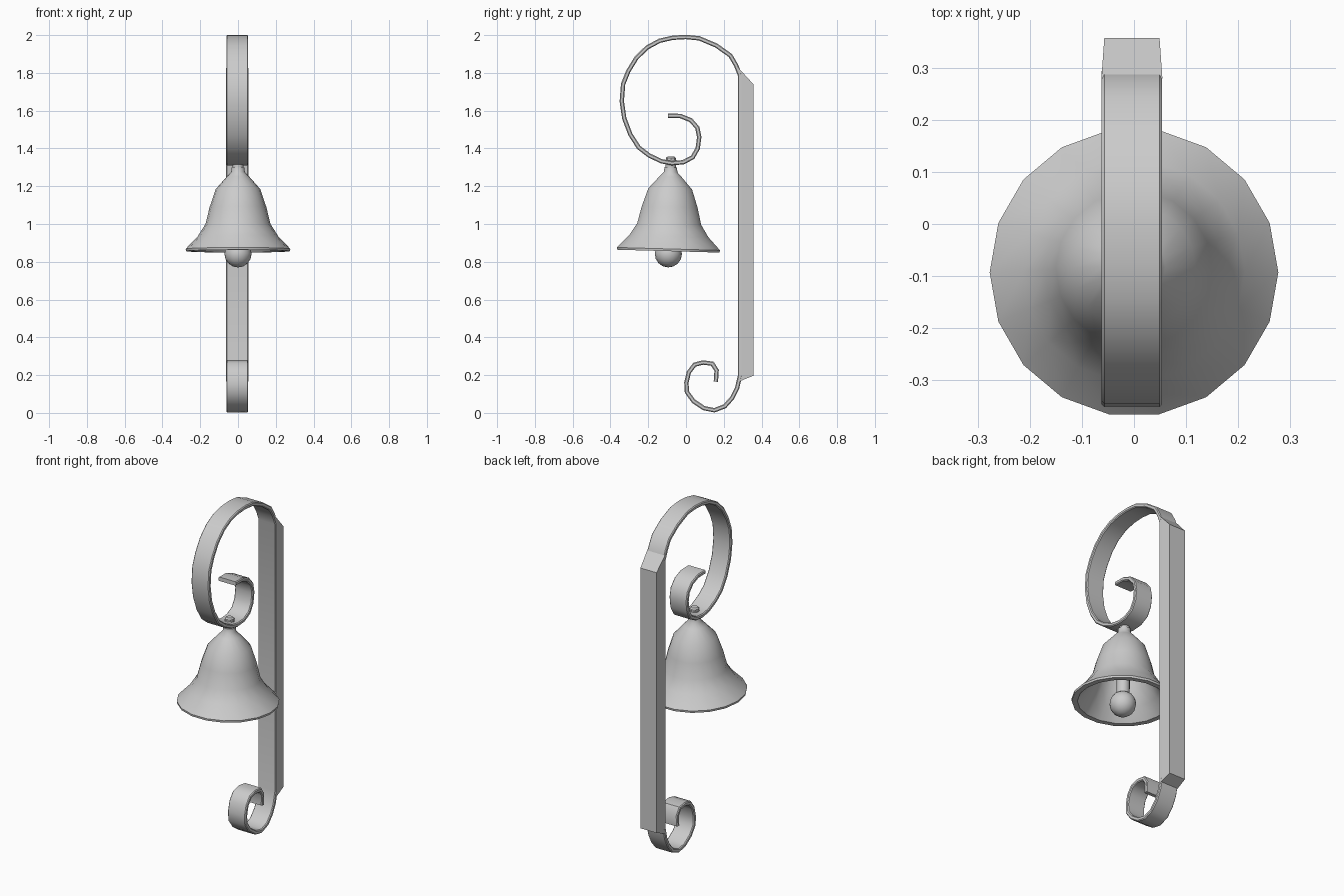
import bpy, math
from mathutils import Vector

if "Cube" in bpy.data.objects:
    bpy.data.objects.remove(bpy.data.objects["Cube"])

CX = -0.004            # strap centre in x
BELL_Y = -0.08         # bell pivot
BELL_Z = 1.32
TILT = math.radians(-1.6)


def make(name, verts, faces, angle=40):
    me = bpy.data.meshes.new(name)
    me.from_pydata(verts, [], faces)
    ob = bpy.data.objects.new(name, me)
    bpy.context.collection.objects.link(ob)
    bpy.ops.object.select_all(action='DESELECT')
    bpy.context.view_layer.objects.active = ob
    ob.select_set(True)
    bpy.ops.object.mode_set(mode='EDIT')
    bpy.ops.mesh.select_all(action='SELECT')
    bpy.ops.mesh.normals_make_consistent(inside=False)
    bpy.ops.object.mode_set(mode='OBJECT')
    bpy.ops.object.shade_smooth_by_angle(angle=math.radians(angle))
    return ob


def sweep(name, path, half_w, half_t, bevel):
    """Sweep a bevelled flat bar along a (y, z) path with mitred corners."""
    w, t, b = half_w, half_t, bevel
    sec = [(w, t - b), (w - b, t), (b - w, t), (-w, t - b),
           (-w, b - t), (b - w, -t), (w - b, -t), (w, b - t)]
    pts = [Vector(p) for p in path]
    verts, faces, k = [], [], len(sec)
    for i, p in enumerate(pts):
        d1 = (p - pts[max(i - 1, 0)]).normalized() if i else (pts[1] - p).normalized()
        d2 = (pts[i + 1] - p).normalized() if i < len(pts) - 1 else d1
        d = (d1 + d2).normalized()
        n = Vector((-d.y, d.x)) / max(d.dot(d1), 0.5)
        for x, o in sec:
            q = p + n * o
            verts.append((CX + x, q.x, q.y))
    for i in range(len(pts) - 1):
        for j in range(k):
            a, c = i * k + j, i * k + (j + 1) % k
            faces.append((a, c, c + k, a + k))
    faces += [tuple(range(k)), tuple(range(len(verts) - k, len(verts)))]
    return make(name, verts, faces)


def lathe(name, profile, n, angle=40):
    """Revolve (radius, z) points; radius 0 makes a pole. Placed on the bell axis."""
    verts, faces, rings = [], [], []
    for r, z in profile:
        m = 1 if r == 0 else n
        rings.append([len(verts) + j for j in range(m)])
        for j in range(m):
            a = 2 * math.pi * j / n
            verts.append((r * math.cos(a), r * math.sin(a), z - BELL_Z))
    for A, B in zip(rings, rings[1:]):
        for j in range(n):
            f = [A[j % len(A)], A[(j + 1) % len(A)], B[(j + 1) % len(B)], B[j % len(B)]]
            faces.append(tuple(dict.fromkeys(f)))
    ob = make(name, verts, faces, angle)
    ob.location = (0, BELL_Y, BELL_Z)
    ob.rotation_euler = (TILT, 0, 0)
    return ob


# Scrolled strap: upper curl, run down the post, lower curl
strap = [(-0.095, 1.573), (-0.03, 1.572), (0.025, 1.55), (0.06, 1.51), (0.07, 1.46),
         (0.062, 1.40), (0.035, 1.353), (-0.015, 1.327), (-0.075, 1.322), (-0.13, 1.332),
         (-0.195, 1.363), (-0.25, 1.405), (-0.295, 1.475), (-0.327, 1.56), (-0.34, 1.65),
         (-0.333, 1.74), (-0.305, 1.81), (-0.262, 1.88), (-0.205, 1.935), (-0.14, 1.97),
         (-0.07, 1.986), (0.0, 1.99), (0.07, 1.983), (0.16, 1.945), (0.235, 1.892),
         (0.265, 1.84), (0.287, 1.785),
         (0.287, 0.2), (0.27, 0.13), (0.245, 0.08), (0.205, 0.035), (0.15, 0.014),
         (0.095, 0.025), (0.04, 0.062), (0.005, 0.11), (0.002, 0.16), (0.015, 0.215),
         (0.045, 0.255), (0.09, 0.267), (0.14, 0.26), (0.162, 0.225), (0.158, 0.165)]
sweep("scroll_strap", strap, 0.058, 0.0115, 0.005)

# Wall post behind the strap, sloped ends, slightly narrower at the back
outline = [(0.279, 0.165, 0.0585), (0.357, 0.197, 0.053),
           (0.357, 1.74, 0.053), (0.279, 1.825, 0.0585)]
pv = [(CX + s * w, y, z) for s in (-1, 1) for y, z, w in outline]
pf = [(0, 1, 2, 3), (4, 5, 6, 7)] + [(i, (i + 1) % 4, (i + 1) % 4 + 4, i + 4) for i in range(4)]
make("wall_post", pv, pf, 15)

# Bell shell: outside, rim, inside
lathe("bell", [(0, 1.30), (0.034, 1.30), (0.036, 1.275), (0.06, 1.25), (0.118, 1.185),
               (0.15, 1.09), (0.172, 1.0), (0.213, 0.935), (0.277, 0.868), (0.275, 0.856),
               (0.245, 0.856), (0.19, 0.925), (0.148, 1.0), (0.125, 1.09), (0.09, 1.175),
               (0.04, 1.225), (0, 1.23)], 18, 50)

# Hanger pin and nut through the strap
lathe("hanger_pin", [(0, 1.29), (0.028, 1.29), (0.028, 1.34), (0, 1.34)], 12)
lathe("hanger_nut", [(0, 1.325), (0.026, 1.325), (0.026, 1.35), (0.018, 1.357), (0, 1.357)], 8)

# Clapper rod and ball
ball = [(0.072 * math.sin(math.pi * i / 8), 0.842 + 0.072 * math.cos(math.pi * i / 8))
        for i in range(1, 8)]
lathe("clapper_rod", [(0, 1.24), (0.036, 1.24), (0.036, 0.86), (0, 0.86)], 12)
lathe("clapper_ball", [(0, 0.914)] + ball + [(0, 0.77)], 16, 60)
